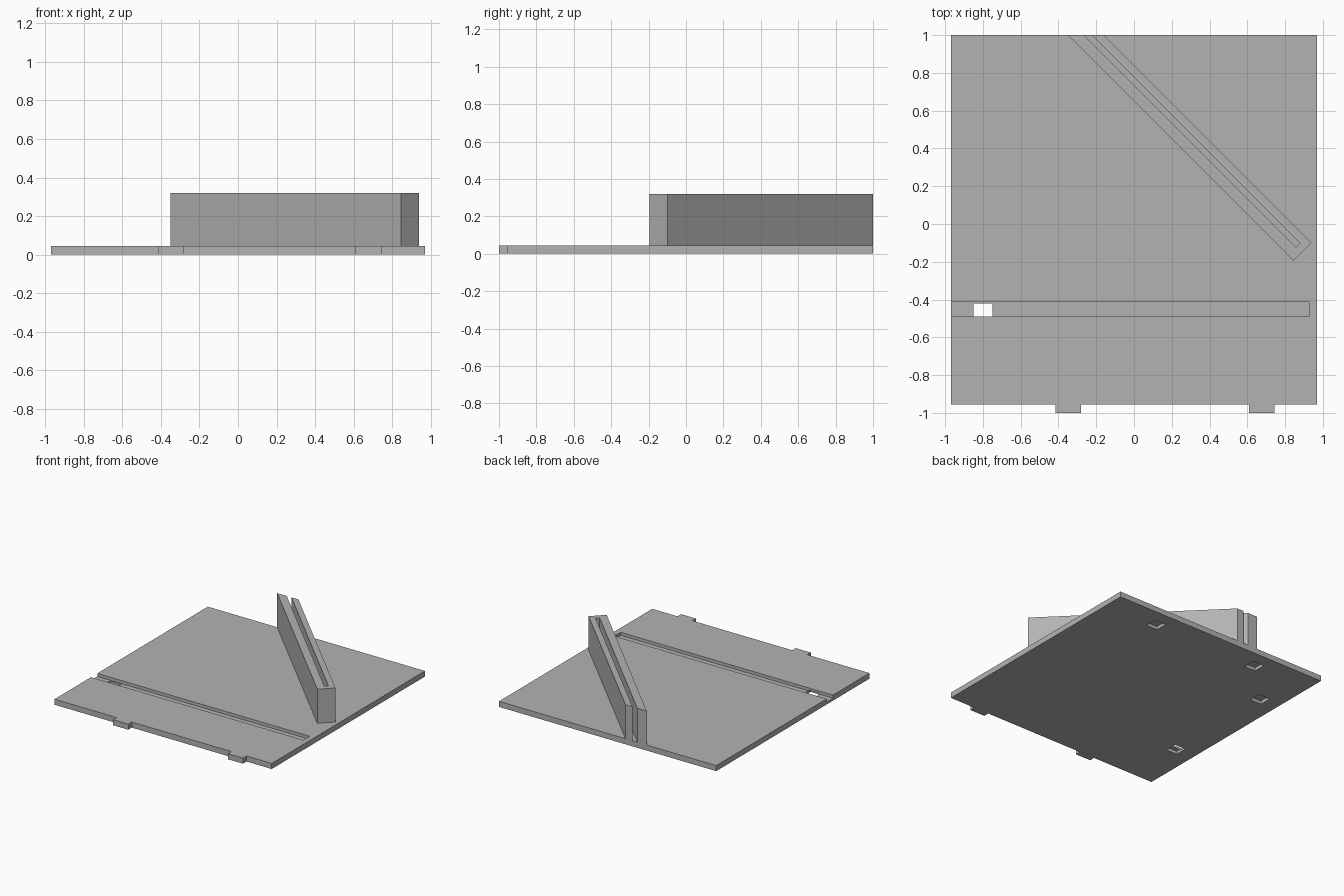
import bpy, bmesh

if "Cube" in bpy.data.objects:
    bpy.data.objects.remove(bpy.data.objects["Cube"])

PLATE_TOP = 0.045
WALL_TOP = 0.32

grey = bpy.data.materials.new("plain grey")
grey.diffuse_color = (0.45, 0.45, 0.45, 1)
grey.use_nodes = True
grey.node_tree.nodes["Principled BSDF"].inputs["Base Color"].default_value = grey.diffuse_color


def prism(name, outline, z0, z1):
    """Extrude a closed xy outline between two heights."""
    bm = bmesh.new()
    face = bm.faces.new([bm.verts.new((x, y, z0)) for x, y in outline])
    top = bmesh.ops.extrude_face_region(bm, geom=[face])["geom"]
    verts = [g for g in top if isinstance(g, bmesh.types.BMVert)]
    bmesh.ops.translate(bm, verts=verts, vec=(0, 0, z1 - z0))
    bmesh.ops.recalc_face_normals(bm, faces=bm.faces)
    mesh = bpy.data.meshes.new(name)
    bm.to_mesh(mesh)
    bm.free()
    mesh.materials.append(grey)
    obj = bpy.data.objects.new(name, mesh)
    bpy.context.collection.objects.link(obj)
    return obj


def rect(x0, x1, y0, y1):
    return [(x0, y0), (x1, y0), (x1, y1), (x0, y1)]


def cut(target, cutter):
    mod = target.modifiers.new(cutter.name, "BOOLEAN")
    mod.operation = "DIFFERENCE"
    mod.solver = "EXACT"
    mod.object = cutter
    cutter.hide_render = True
    cutter.hide_set(True)


# Base plate with two tabs on the front edge
outline = [(-0.97, 1.0), (-0.97, -0.955)]
for x0, x1 in ((-0.415, -0.28), (0.61, 0.745)):
    outline += [(x0, -0.955), (x0, -1.0), (x1, -1.0), (x1, -0.955)]
outline += [(0.97, -0.955), (0.97, 1.0)]
plate = prism("base_plate", outline, 0, PLATE_TOP)

# Long groove in the top, open at the left edge
cut(plate, prism("groove_cutter", rect(-1.1, 0.927, -0.49, -0.41), 0.02, 0.1))

# Square pockets in the underside; one breaks through into the groove
for i, (x, y) in enumerate(((0.5, 0.85), (-0.45, 0.85), (-0.8, 0.5), (-0.8, -0.47))):
    cut(plate, prism(f"pocket_cutter_{i}",
                     rect(x - 0.05, x + 0.05, y - 0.05, y + 0.05), -0.05, 0.027))


# Diagonal slotted holder: a U outline at 45 degrees, open at the back edge
def diagonal(s, d):
    """Point where x + y = s and x - y = d."""
    return ((s + d) / 2, (s - d) / 2)


holder = [(-0.35, 1.0), diagonal(0.65, 1.04), diagonal(0.84, 1.04), (-0.16, 1.0),
          (-0.222, 1.0), diagonal(0.778, 0.98), diagonal(0.735, 0.98), (-0.265, 1.0)]
prism("slotted_holder", holder, PLATE_TOP, WALL_TOP)
